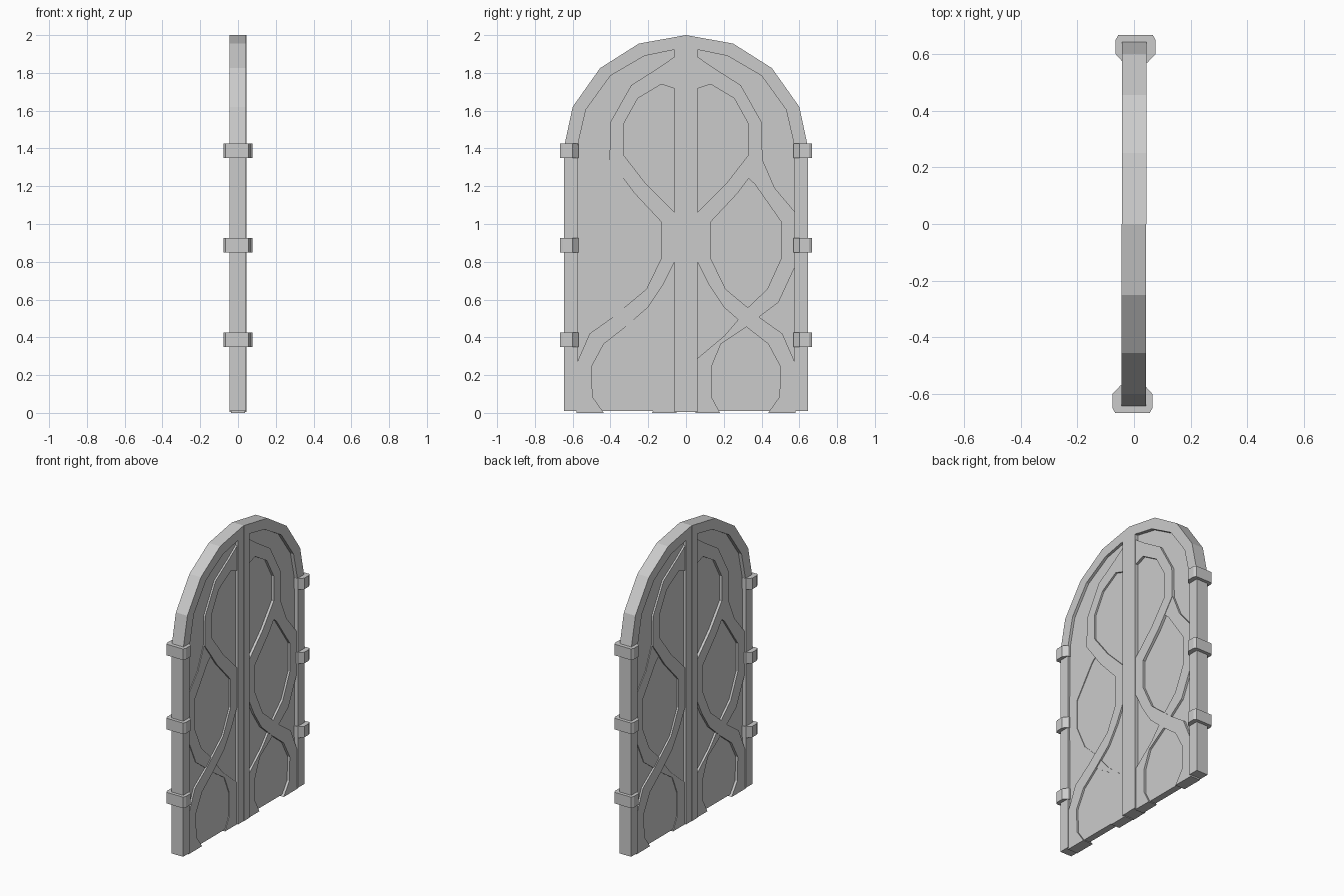
import bpy, bmesh

cube = bpy.data.objects.get("Cube")
if cube:
    bpy.data.objects.remove(cube, do_unlink=True)

stone = bpy.data.materials.new("stone_grey")
stone.use_nodes = True
GREY = (0.6, 0.6, 0.6, 1)
stone.diffuse_color = GREY
stone.node_tree.nodes["Principled BSDF"].inputs["Base Color"].default_value = GREY


def finish(bm, name, turn):
    """Place the mesh, turned half a revolution about z for the other door."""
    if turn:
        for v in bm.verts:
            v.co.x, v.co.y = -v.co.x, -v.co.y
    bmesh.ops.recalc_face_normals(bm, faces=bm.faces)
    mesh = bpy.data.meshes.new(name)
    bm.to_mesh(mesh)
    bm.free()
    mesh.materials.append(stone)
    bpy.context.collection.objects.link(bpy.data.objects.new(name, mesh))


def strip(name, edge_a, edge_b, x0, x1, turn):
    """Solid band between two (y, z) edge lines, from x0 to x1."""
    bm = bmesh.new()
    rings = [[bm.verts.new((x, *p)) for x, p in ((x0, a), (x1, a), (x1, b), (x0, b))]
             for a, b in zip(edge_a, edge_b)]
    for r, s in zip(rings, rings[1:]):
        for i in range(4):
            j = (i + 1) % 4
            bm.faces.new((r[i], r[j], s[j], s[i]))
    bm.faces.new(rings[0])
    bm.faces.new(rings[-1])
    finish(bm, name, turn)


def prism(name, points, direction, turn):
    """Extrude a flat polygon of 3D points."""
    bm = bmesh.new()
    face = bm.faces.new([bm.verts.new(p) for p in points])
    out = bmesh.ops.extrude_face_region(bm, geom=[face])
    moved = [g for g in out["geom"] if isinstance(g, bmesh.types.BMVert)]
    bmesh.ops.translate(bm, vec=direction, verts=moved)
    finish(bm, name, turn)


# Arched outline, outside and inside of the frame
arch_out = [(0, 2), (.25, 1.955), (.455, 1.825), (.6, 1.62), (.645, 1.41), (.645, .01)]
arch_in = [(0, 1.935), (.22, 1.89), (.4, 1.785), (.53, 1.605), (.575, 1.41), (.575, .01)]

# Two braided bands, each as a pair of edge lines
first_a = [(.04, 1.9), (.14, 1.83), (.29, 1.735), (.4, 1.54), (.405, 1.34), (.275, 1.165),
           (.13, 1.01), (.13, .82), (.21, .655), (.33, .555), (.39, .505), (.51, .42),
           (.58, .26), (.58, .09), (.58, 0)]
first_b = [(.04, 1.71), (.13, 1.74), (.255, 1.665), (.33, 1.53), (.33, 1.365), (.21, 1.21),
           (.05, 1.05), (.05, .82), (.12, .68), (.2, .56), (.32, .455), (.435, .365),
           (.5, .245), (.495, .085), (.435, 0)]
second_a = [(.405, 1.34), (.47, 1.19), (.58, 1.06), (.58, .78), (.49, .585), (.39, .51),
            (.32, .455), (.185, .365), (.135, .245), (.135, .085), (.18, 0)]
second_b = [(.31, 1.26), (.365, 1.21), (.505, 1.01), (.505, .82), (.43, .655), (.33, .56),
            (.29, .51), (.205, .41), (.05, .28), (.05, .09), (.05, 0)]

# Hinge cross-section seen from above
hinge = [(-.065, .6), (-.065, .65), (-.055, .667), (.066, .667),
         (.076, .65), (.076, .6), (.048, .57), (-.038, .57)]

for side, turn in (("left", False), ("right", True)):
    strip(side + "_door_frame", arch_out, arch_in, -.042, .044, turn)
    panel = [(-.024, y, z) for y, z in arch_in + [(0, .01)]]
    prism(side + "_door_panel", panel, (.044, 0, 0), turn)
    strip(side + "_center_rib", [(0, 1.935), (0, .005)], [(.06, 1.924), (.06, .005)],
          -.042, .044, turn)
    strip(side + "_first_band", first_a, first_b, -.036, .037, turn)
    strip(side + "_second_band", second_a, second_b, -.029, .034, turn)
    for level, z in (("lower", .35), ("middle", .85), ("upper", 1.35)):
        prism(f"{side}_{level}_hinge", [(x, y, z) for x, y in hinge], (0, 0, .075), turn)
